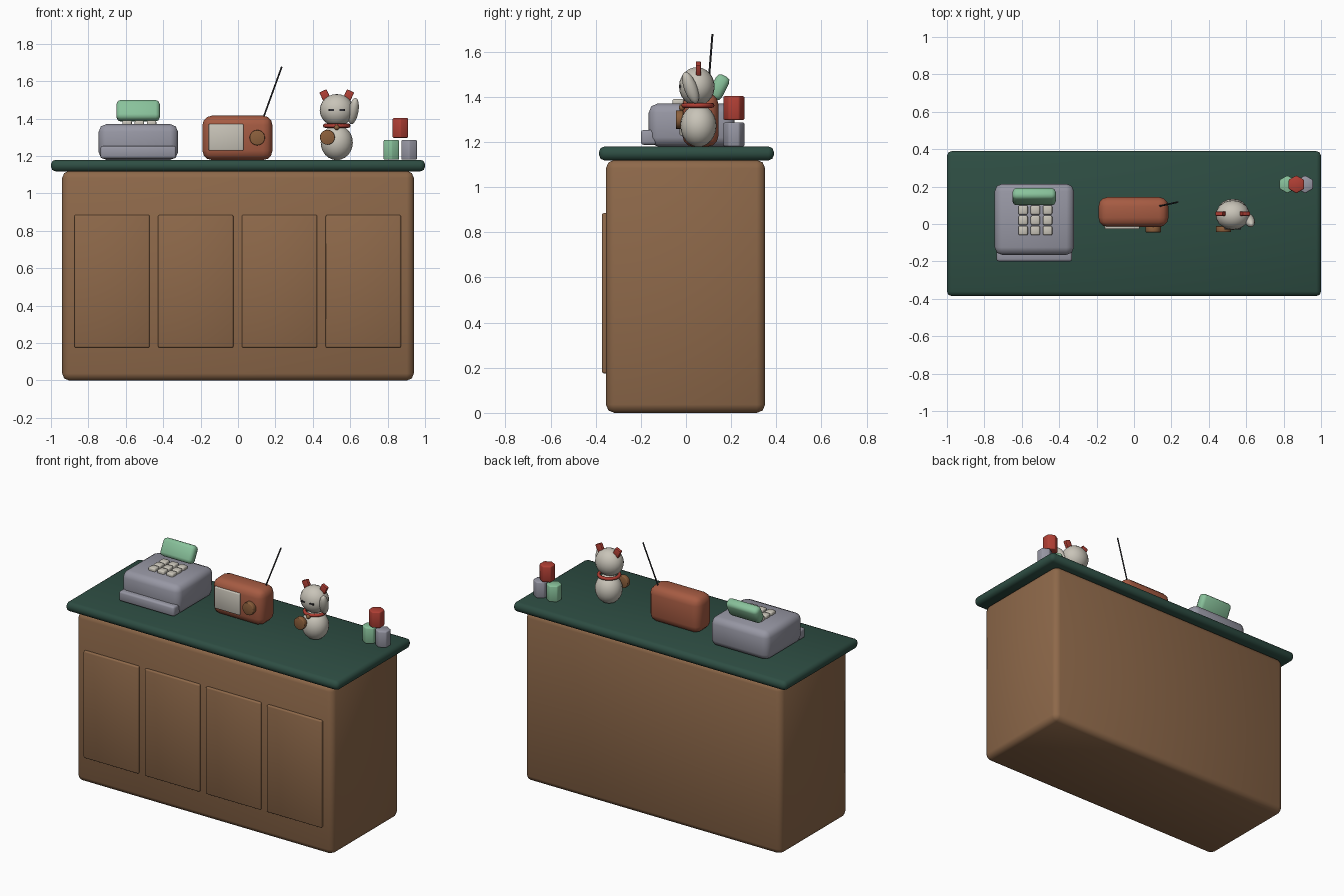
import bpy, bmesh
from math import radians
from mathutils import Vector

old = bpy.data.objects.get("Cube")
if old:
    bpy.data.objects.remove(old, do_unlink=True)


def material(name, r, g, b):
    m = bpy.data.materials.new(name)
    m.use_nodes = True
    m.diffuse_color = (r, g, b, 1)
    m.node_tree.nodes["Principled BSDF"].inputs["Base Color"].default_value = (r, g, b, 1)
    return m


wood = material("wood brown", 0.27, 0.14, 0.068)
dark_green = material("countertop green", 0.027, 0.075, 0.056)
grey = material("cool grey", 0.31, 0.31, 0.37)
mint = material("mint green", 0.25, 0.54, 0.33)
cream = material("cream", 0.58, 0.55, 0.48)
rust = material("rust orange", 0.38, 0.105, 0.055)
red = material("red", 0.44, 0.05, 0.035)
bronze = material("bronze", 0.26, 0.115, 0.045)
dark = material("dark grey", 0.03, 0.03, 0.035)


def finish(ob, name, mat, rot=(0, 0, 0), bevel=0, segments=2):
    """Name, colour, turn, bevel and smooth one part."""
    ob.name = ob.data.name = name
    ob.data.materials.append(mat)
    ob.rotation_euler = [radians(a) for a in rot]
    if bevel:
        bm = bmesh.new()
        bm.from_mesh(ob.data)
        edges = [e for e in bm.edges if e.calc_face_angle(0) > radians(50)]
        bmesh.ops.bevel(bm, geom=edges, offset=bevel, segments=segments,
                        profile=0.5, affect='EDGES', clamp_overlap=True)
        bm.to_mesh(ob.data)
        bm.free()
    bpy.ops.object.select_all(action='DESELECT')
    ob.select_set(True)
    bpy.context.view_layer.objects.active = ob
    bpy.ops.object.shade_smooth_by_angle(angle=radians(50))
    return ob


def box(name, centre, size, mat, bevel=0.01, rot=(0, 0, 0), segments=2):
    bpy.ops.mesh.primitive_cube_add(size=1, location=centre)
    ob = bpy.context.object
    for v in ob.data.vertices:
        v.co *= Vector(size)
    return finish(ob, name, mat, rot, bevel, segments)


def ball(name, centre, radii, mat, rot=(0, 0, 0)):
    bpy.ops.mesh.primitive_uv_sphere_add(segments=20, ring_count=12, radius=1, location=centre)
    ob = bpy.context.object
    for v in ob.data.vertices:
        v.co *= Vector(radii)
    return finish(ob, name, mat, rot)


def cylinder(name, centre, radius, depth, mat, sides=20, rot=(0, 0, 0), bevel=0):
    bpy.ops.mesh.primitive_cylinder_add(vertices=sides, radius=radius, depth=depth, location=centre)
    return finish(bpy.context.object, name, mat, rot, bevel)


# Counter
box("counter_body", (0, -0.002, 0.56), (1.88, 0.705, 1.12), wood, 0.037)
box("countertop", (0, 0.002, 1.149), (2, 0.775, 0.062), dark_green, 0.025)
for i in range(4):
    box(f"door_panel_{i + 1}", (-0.674 + i * 0.448, -0.36, 0.53), (0.402, 0.024, 0.71), wood, 0.008)

# Cash register
box("register_body", (-0.533, 0.025, 1.275), (0.424, 0.38, 0.19), grey, 0.04)
box("register_drawer", (-0.533, -0.165, 1.22), (0.405, 0.07, 0.066), grey, 0.012)
for row in range(3):
    for col in range(3):
        box(f"register_key_{row}_{col}", (-0.593 + col * 0.0655, -0.035 + row * 0.055, 1.375),
            (0.05, 0.05, 0.03), cream, 0.008)
box("register_display", (-0.534, 0.146, 1.442), (0.232, 0.064, 0.114), mint, 0.022, rot=(-27, 0, 0))

# Radio
box("radio_body", (-0.003, 0.064, 1.297), (0.374, 0.16, 0.237), rust, 0.05, segments=3)
box("radio_speaker", (-0.064, -0.018, 1.3), (0.186, 0.02, 0.142), cream, 0.005)
cylinder("radio_dial", (0.103, -0.028, 1.298), 0.041, 0.034, bronze, rot=(90, 0, 0), bevel=0.004)
start, end = Vector((0.132, 0.095, 1.395)), Vector((0.234, 0.117, 1.677))
aerial = cylinder("radio_antenna", (start + end) / 2, 0.0045, (end - start).length, dark, sides=8)
aerial.rotation_euler = (end - start).to_track_quat('Z', 'Y').to_euler()

# Waving cat figurine
ball("cat_body", (0.528, 0.055, 1.272), (0.086, 0.08, 0.094), cream)
ball("cat_head", (0.528, 0.048, 1.445), (0.091, 0.079, 0.086), cream)
bpy.ops.mesh.primitive_torus_add(location=(0.528, 0.052, 1.362), major_radius=0.063,
                                 minor_radius=0.011, major_segments=24, minor_segments=8)
finish(bpy.context.object, "cat_collar", red)
ball("cat_bell", (0.528, -0.018, 1.352), (0.014, 0.014, 0.014), bronze)
cylinder("cat_coin", (0.478, -0.028, 1.3), 0.04, 0.032, bronze, rot=(90, 0, 0), bevel=0.004)
for side, label in ((-1, "right"), (1, "left")):
    box(f"cat_ear_{label}", (0.528 + side * 0.062, 0.055, 1.522), (0.042, 0.022, 0.058), red, 0.003,
        rot=(0, side * 25, 0))
    box(f"cat_eye_{label}", (0.528 + side * 0.03, -0.026, 1.446), (0.03, 0.009, 0.009), dark, 0)
ball("cat_raised_arm", (0.617, 0.02, 1.44), (0.027, 0.029, 0.075), cream, rot=(20, 10, 0))

# Stacked cups
for name, x, z, mat in (("green_cup", 0.82, 1.233, mint), ("grey_cup", 0.915, 1.233, grey),
                        ("red_cup", 0.868, 1.35, red)):
    cylinder(name, (x, 0.212, z), 0.048, 0.105, mat, sides=6, bevel=0.006)
